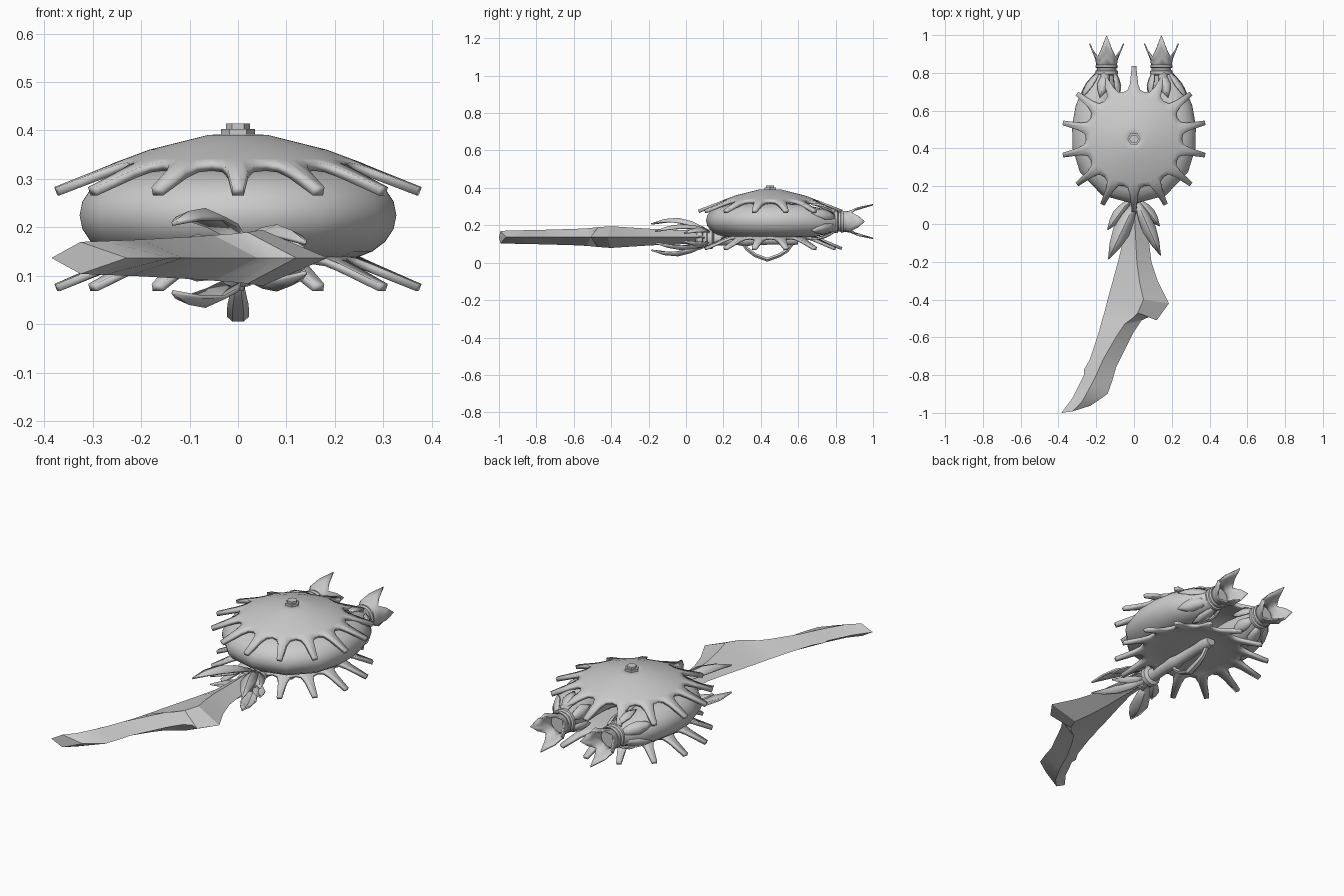
import bpy, bmesh, math
from mathutils import Vector

if "Cube" in bpy.data.objects:
    bpy.data.objects.remove(bpy.data.objects["Cube"])

grey = bpy.data.materials.new("plain grey")
grey.diffuse_color = (0.6, 0.6, 0.6, 1)
grey.use_nodes = True
grey.node_tree.nodes["Principled BSDF"].inputs["Base Color"].default_value = grey.diffuse_color
CY = 0.45      # centre of the spiked shells
BZ = 0.137     # height of the blade plane


def make(name, verts, faces, angle=40, thick=0):
    me = bpy.data.meshes.new(name)
    me.from_pydata([tuple(v) for v in verts], [], faces)
    bm = bmesh.new()
    bm.from_mesh(me)
    bmesh.ops.recalc_face_normals(bm, faces=bm.faces)
    bm.to_mesh(me)
    bm.free()
    ob = bpy.data.objects.new(name, me)
    bpy.context.collection.objects.link(ob)
    me.materials.append(grey)
    if thick:
        m = ob.modifiers.new("thickness", 'SOLIDIFY')
        m.thickness, m.offset = thick, 0
    bpy.ops.object.select_all(action='DESELECT')
    ob.select_set(True)
    bpy.context.view_layer.objects.active = ob
    bpy.ops.object.shade_smooth_by_angle(angle=math.radians(angle))
    return ob


def loft(name, rings, caps=True, angle=40, thick=0):
    n = len(rings[0])
    verts = [v for r in rings for v in r]
    faces = [(i*n + j, i*n + (j+1) % n, (i+1)*n + (j+1) % n, (i+1)*n + j)
             for i in range(len(rings)-1) for j in range(n)]
    if caps:
        faces += [tuple(range(n)), tuple(range(len(verts)-n, len(verts)))]
    return make(name, verts, faces, angle, thick)


def lathe_y(name, x, z, profile, n=12):
    # turned part around an axis along y; profile holds (y, radius)
    return loft(name, [[(x + r*math.cos(2*math.pi*k/n), y, z + r*math.sin(2*math.pi*k/n))
                        for k in range(n)] for y, r in profile])


def tube(name, path, n=16, up=Vector((0, 0, 1)), angle=40):
    # sweep an ellipse; path holds (position, half width, half height)
    rings = []
    for i, (p, w, h) in enumerate(path):
        t = (path[min(i+1, len(path)-1)][0] - path[max(i-1, 0)][0]).normalized()
        s = t.cross(up).normalized()
        u = s.cross(t)
        rings.append([p + s*w*math.cos(2*math.pi*k/n) + u*h*math.sin(2*math.pi*k/n)
                      for k in range(n)])
    return loft(name, rings, angle=angle)


def interp(x, pts):
    for (a, b), (c, d) in zip(pts, pts[1:]):
        if x <= c:
            return b + (d-b)*(x-a)/(c-a)
    return pts[-1][1]


def spiked_shell(name, heights, thick):
    # fourteen-spiked round shell; heights holds (radius, z)
    outline = []
    for k in range(14):
        a = math.pi/2 + k*2*math.pi/14
        d, s = Vector((math.cos(a), math.sin(a))), Vector((-math.sin(a), math.cos(a)))
        for r, w in ((0.245, -0.054), (0.258, -0.032), (0.29, -0.021), (0.383, -0.012),
                     (0.383, 0.012), (0.29, 0.021), (0.258, 0.032)):
            outline.append(d*r + s*w)
    rings = []
    for rad in (0.001, 0.06, 0.12, 0.18, 0.23, None):
        ring = []
        for q in outline:
            p = q if rad is None else q.normalized()*rad
            ring.append((p.x, CY + p.y, interp(p.length, heights)))
        rings.append(ring)
    return loft(name, rings, caps=False, thick=thick)


# Spiked shells, above and below
spiked_shell("upper_spiked_shell", [(0, .384), (.06, .382), (.18, .352), (.26, .322), (.385, .274)], .018)
spiked_shell("lower_spiked_shell", [(0, .142), (.2, .142), (.25, .132), (.385, .075)], .016)

# Cap nut
nut = []
for r, z in ((.035, .38), (.035, .403), (.025, .403), (.025, .414)):
    nut.append([(r*math.cos(k*math.pi/3), CY + r*math.sin(k*math.pi/3), z) for k in range(6)])
loft("cap_nut", nut, angle=20)

# Horseshoe body under the upper shell
half = [(.145, .81, .045, .045), (.157, .77, .062, .058), (.178, .70, .092, .078),
        (.198, .61, .112, .088), (.208, .52, .119, .092), (.203, .43, .126, .092),
        (.175, .345, .132, .092), (.10, .27, .137, .092)]
path = [(Vector((x, y, .225 if y < .7 else .217)), w, h) for x, y, w, h in half]
path.append((Vector((0, .245, .225)), .138, .092))
path += [(Vector((-p.x, p.y, p.z)), w, h) for p, w, h in reversed(path[:-1])]
tube("horseshoe_body", path, n=20)


def leaf(name, base, tip, width, bulge, up=Vector((0, 0, 1)), droop=0.0):
    # pointed folded leaf with a raised midrib
    base, tip = Vector(base), Vector(tip)
    side = (tip - base).cross(up).normalized()
    verts, faces = [], []
    for t, w in ((0, .35), (.25, .8), (.5, 1), (.75, .65), (1, .02)):
        c = base.lerp(tip, t) + up*bulge*math.sin(math.pi*t)
        verts += [c - side*width*w - up*droop*w, c + up*width*.15*w, c + side*width*w - up*droop*w]
    for i in range(4):
        for j in range(2):
            a = i*3 + j
            faces.append((a, a+1, a+4, a+3))
    return make(name, verts, faces, 30, .008)


for sx, label in ((-1, "left"), (1, "right")):
    cx, cz = sx*.145, .22
    # Exhaust collar
    lathe_y("collar_" + label, cx, cz, [(.785, .05), (.795, .06), (.81, .06), (.815, .052),
                                        (.825, .052), (.83, .06), (.842, .057)], 16)
    # Four-pointed flared crown
    rings = []
    for t, r in ((0, .05), (.3, .053), (.6, .064), (1, .08)):
        ring = []
        for k in range(16):
            a = k*math.pi/8
            end = ((1.0 if k % 8 == 4 else .955) if k % 4 == 0 else .92 if k % 2 else .885)
            rr = r + (.01*t if k % 4 == 0 else -.012*t if k % 4 == 2 else 0)
            ring.append((cx + rr*math.cos(a), .835 + (end-.835)*t, cz + rr*math.sin(a)))
        rings.append(ring)
    loft("crown_" + label, rings, caps=False, thick=.007)
    # Leaves lying on the arm in front of the collar
    for k in range(6):
        a = k*math.pi/3 + math.pi/6
        d = Vector((math.cos(a), 0, math.sin(a)))
        c = Vector((cx, .80, cz))
        leaf(f"arm_leaf_{label}_{k}", c + d*.05,
             Vector((cx + sx*.035, .67, cz)) + Vector((d.x*.108, 0, d.z*.092)),
             .032, .012, up=d, droop=.004)

# Blade: stations of left edge, ridge and right edge (x, y), then half thickness
stations = [
    ((-.05, .10), (0, .10), (.05, .10), .035),
    ((-.06, -.10), (.01, -.10), (.08, -.10), .040),
    ((-.085, -.20), (.015, -.20), (.092, -.20), .045),
    ((-.115, -.31), (.03, -.31), (.125, -.30), .052),
    ((-.14, -.40), (.05, -.40), (.185, -.42), .058),
    ((-.16, -.48), (.02, -.47), (.12, -.51), .053),
    ((-.17, -.51), (-.01, -.50), (.08, -.492), .050),
    ((-.18, -.55), (-.05, -.53), (.04, -.51), .047),
    ((-.195, -.60), (-.09, -.59), (0, -.57), .044),
    ((-.235, -.72), (-.165, -.72), (-.055, -.68), .040),
    ((-.265, -.77), (-.20, -.80), (-.095, -.76), .038),
    ((-.265, -.80), (-.225, -.85), (-.115, -.83), .037),
    ((-.325, -.92), (-.275, -.94), (-.14, -.90), .035),
    ((-.385, -1.0), (-.325, -.992), (-.23, -.962), .033)]
loft("blade", [[(*l, BZ), (*m, BZ + h), (*r, BZ), (*m, BZ - h)]
               for l, m, r, h in stations], angle=25)

# Leaves wrapping the blade root, mirrored above and below
for sz, label in ((1, "top"), (-1, "bottom")):
    up = Vector((0, 0, sz))
    for i, (bx, by, bz, tx, ty, tz, w, b) in enumerate((
            (.0, .10, .045, -.135, -.185, .07, .045, .035),
            (.02, .11, .04, .14, -.165, .03, .036, .025),
            (-.03, .12, .03, -.14, -.03, .02, .03, .015),
            (.03, .12, .03, .135, -.01, .02, .03, .015))):
        leaf(f"root_leaf_{label}_{i}", (bx, by, BZ + sz*bz), (tx, ty, BZ + sz*tz), w, b, up, .012)

# Ringed grip running back beneath the body
lathe_y("grip", 0, .125, [(.05, .04), (.06, .05), (.085, .05), (.09, .042), (.11, .042),
                          (.115, .052), (.14, .052), (.15, .034), (.27, .03), (.32, .038),
                          (.36, .03), (.50, .028), (.56, .034), (.60, .026)], 12)

# Pointed hand guard loop
guard = [(.30, .115, .010), (.325, .075, .014), (.37, .04, .022), (.435, .016, .023),
         (.50, .04, .020), (.54, .065, .014), (.565, .10, .012), (.58, .125, .012)]
tube("hand_guard", [(Vector((0, y, z)), w, .012) for y, z, w in guard], n=6,
     up=Vector((0, .01, 1)), angle=30)
